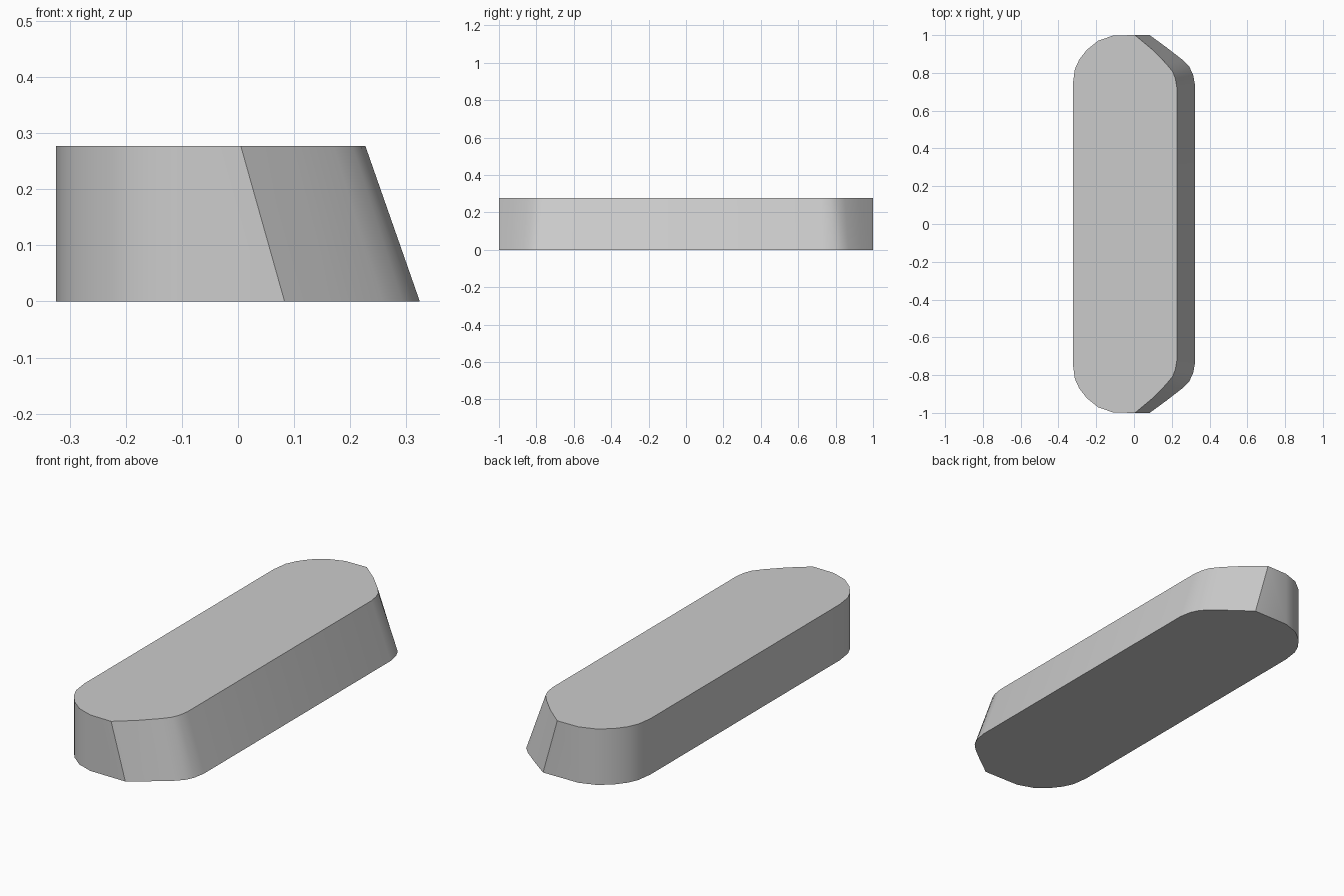
import bpy, bmesh, math

if "Cube" in bpy.data.objects:
    bpy.data.objects.remove(bpy.data.objects["Cube"])

HEIGHT = 0.277

# Half outlines (y > 0), running from the upright side to the sloping side
upright_corner = [(-0.324, 0.74), (-0.313, 0.82), (-0.29, 0.87),
                  (-0.25, 0.922), (-0.19, 0.97), (-0.11, 0.998)]
base_corner = [(0.083, 1.0), (0.172, 0.935), (0.257, 0.869),
               (0.293, 0.832), (0.313, 0.79), (0.324, 0.73)]
top_corner = [(0.005, 1.0), (0.095, 0.925), (0.17, 0.849),
              (0.204, 0.807), (0.219, 0.77), (0.227, 0.72)]


def ring(bm, half, z):
    """Mirror a half outline across y and add it as a closed loop of vertices."""
    full = half + [(x, -y) for x, y in reversed(half)]
    return [bm.verts.new((x, y, z)) for x, y in full]


# Rounded bar with one sloping long side
bm = bmesh.new()
base = ring(bm, upright_corner + base_corner, 0)
top = ring(bm, upright_corner + top_corner, HEIGHT)
bm.faces.new(base)
bm.faces.new(top)
n = len(base)
for i in range(n):
    j = (i + 1) % n
    bm.faces.new((base[i], base[j], top[j], top[i]))
bmesh.ops.recalc_face_normals(bm, faces=bm.faces)

mesh = bpy.data.meshes.new("rounded_bar")
bm.to_mesh(mesh)
bm.free()
bar = bpy.data.objects.new("rounded_bar", mesh)
bpy.context.collection.objects.link(bar)

# Soft corners, crisp top and bottom rims
bpy.context.view_layer.objects.active = bar
bar.select_set(True)
bpy.ops.object.shade_smooth_by_angle(angle=math.radians(30))
